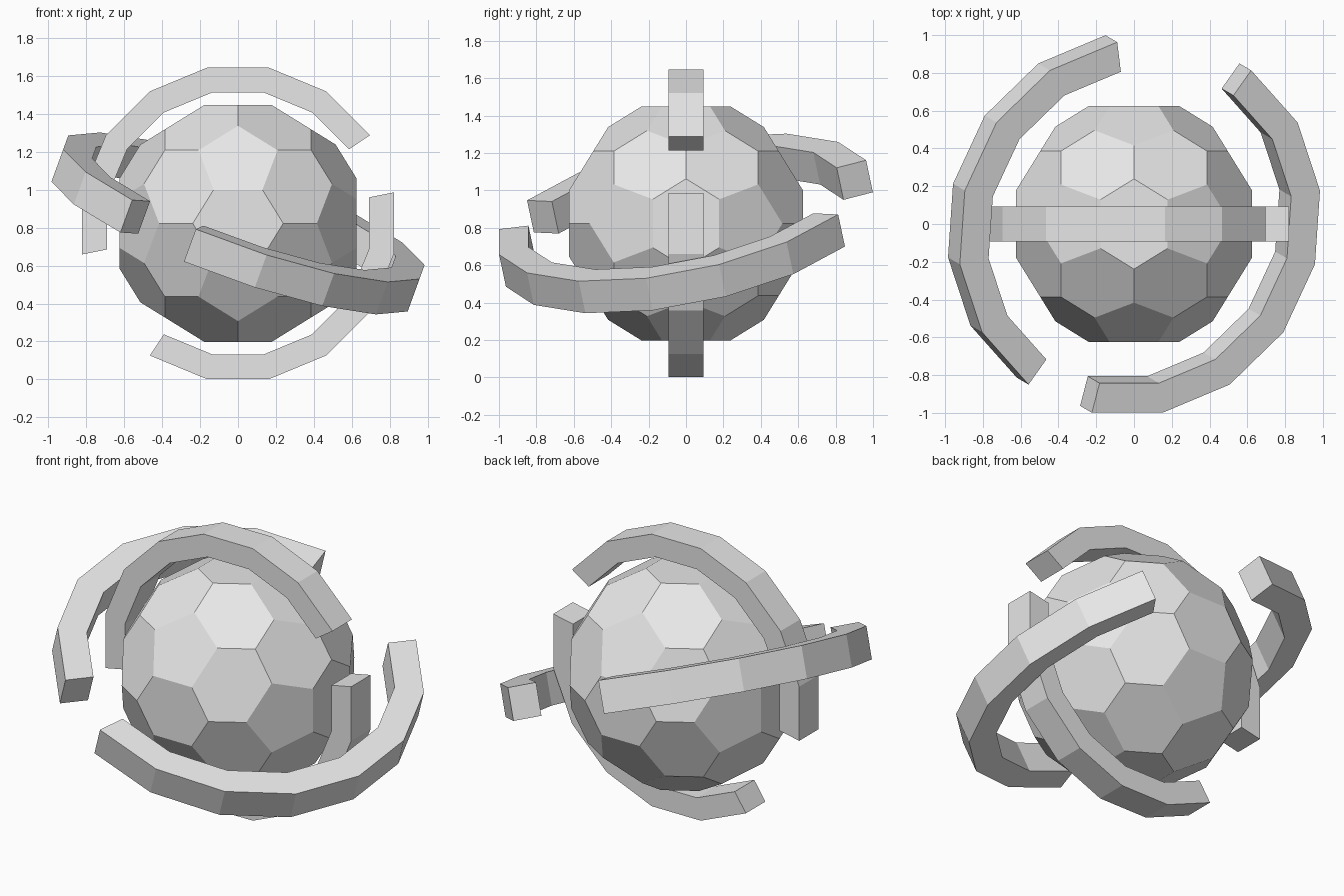
import bpy, bmesh, math
from mathutils import Vector, Euler

cube = bpy.data.objects.get("Cube")
if cube:
    bpy.data.objects.remove(cube)

CENTRE = Vector((0, 0, 0.823))
PHI = (1 + math.sqrt(5)) / 2
STEP = math.tau / 16

grey = bpy.data.materials.new("light grey")
grey.use_nodes = True
grey.diffuse_color = (0.8, 0.8, 0.8, 1)
for node in grey.node_tree.nodes:
    if node.type == 'BSDF_PRINCIPLED':
        node.inputs["Base Color"].default_value = grey.diffuse_color


def finish(bm, name, rotation=(0, 0, 0)):
    """Turn a bmesh into a flat-shaded object standing at the common centre."""
    bmesh.ops.recalc_face_normals(bm, faces=bm.faces)
    mesh = bpy.data.meshes.new(name)
    bm.to_mesh(mesh)
    bm.free()
    mesh.materials.append(grey)
    obj = bpy.data.objects.new(name, mesh)
    obj.location = CENTRE
    obj.rotation_euler = rotation
    bpy.context.collection.objects.link(obj)
    return obj


def hull(points):
    bm = bmesh.new()
    for p in points:
        bm.verts.new(p)
    bmesh.ops.convex_hull(bm, input=bm.verts[:])
    bm.normal_update()
    return bm


def core_ball(radius):
    """Ball of pentagons and hexagons, every face tangent to one sphere."""
    corners = []
    for a in (-PHI, PHI):
        for b in (-1, 1):
            corners += [Vector(v).normalized() for v in ((0, a, b), (a, b, 0), (b, 0, a))]
    # Face directions: icosahedron corners and the middles of its edges
    dirs = list(corners)
    for i, p in enumerate(corners):
        dirs += [(p + q).normalized() for q in corners[:i] if p.dot(q) > 0.4]
    # Each triangle between three directions gives one corner of the ball
    tri = hull(dirs)
    points = [f.normal * radius / f.normal.dot(f.verts[0].co) for f in tri.faces]
    tri.free()
    bm = hull(points)
    bmesh.ops.dissolve_limit(bm, angle_limit=math.radians(2),
                             verts=bm.verts[:], edges=bm.edges[:])
    return finish(bm, "core_ball")


def ring_arc(name, outer, inner, half_width, first, count, rotation):
    """Part of a sixteen-sided flat ring, with a rectangular section."""
    bm = bmesh.new()
    rows = []
    for k in range(first, first + count + 1):
        a = (k + 0.5) * STEP
        section = ((outer, -1), (outer, 1), (inner, 1), (inner, -1))
        rows.append([bm.verts.new((r * math.cos(a), r * math.sin(a), s * half_width))
                     for r, s in section])
    for lo, hi in zip(rows, rows[1:]):
        for i in range(4):
            j = (i + 1) % 4
            bm.faces.new((lo[i], lo[j], hi[j], hi[i]))
    bm.faces.new(rows[0])
    bm.faces.new(rows[-1])
    return finish(bm, name, rotation)


core_ball(0.625)

# Upright inner ring, split into two arcs
upright = Euler((math.radians(90), 0, 0))
ring_arc("inner_ring_upper", 0.838, 0.704, 0.093, 1, 7, upright)
ring_arc("inner_ring_lower", 0.838, 0.704, 0.093, 10, 6, upright)

# Tilted outer ring, split into two arcs
tilted = Euler((math.radians(11.3), math.radians(20), 0))
ring_arc("outer_ring_right", 1.02, 0.857, 0.093, 4, 6, tilted)
ring_arc("outer_ring_left", 1.02, 0.857, 0.093, 11, 7, tilted)
